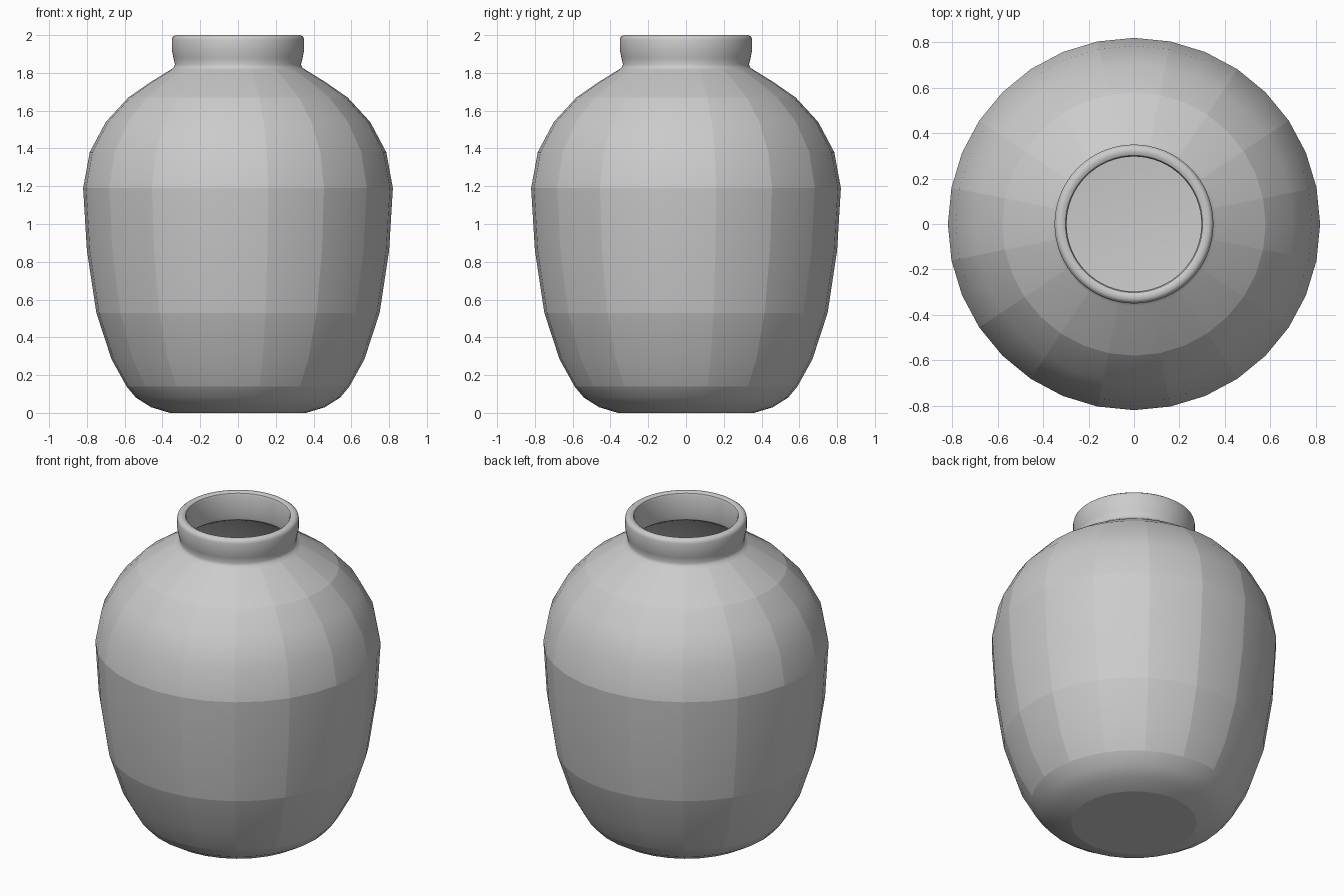
import bpy, bmesh
from math import cos, sin, tau

if "Cube" in bpy.data.objects:
    bpy.data.objects.remove(bpy.data.objects["Cube"])


def lathe(name, profile, segs, sharp_rings=(), sharp_cols=None, angle=None):
    """Spin (radius, height) points about z; sharp_cols = (first ring, last ring) facets every 2nd column."""
    bm = bmesh.new()
    rings = []
    for r, z in profile:
        if r == 0:
            v = bm.verts.new((0, 0, z))
            rings.append([v] * segs)
        else:
            rings.append([bm.verts.new((r * cos(tau * j / segs), r * sin(tau * j / segs), z))
                          for j in range(segs)])
    for lo, hi in zip(rings, rings[1:]):
        for j in range(segs):
            k = (j + 1) % segs
            corners = list(dict.fromkeys((lo[j], lo[k], hi[k], hi[j])))
            bm.faces.new(corners).smooth = True
    # crisp facet borders
    for i in sharp_rings:
        for j in range(segs):
            bm.edges.get((rings[i][j], rings[i][(j + 1) % segs])).smooth = False
    if sharp_cols:
        for i in range(*sharp_cols):
            for j in range(1, segs, 2):
                bm.edges.get((rings[i][j], rings[i + 1][j])).smooth = False
    me = bpy.data.meshes.new(name)
    bm.to_mesh(me)
    bm.free()
    ob = bpy.data.objects.new(name, me)
    bpy.context.collection.objects.link(ob)
    if angle:
        bpy.ops.object.select_all(action='DESELECT')
        ob.select_set(True)
        bpy.context.view_layer.objects.active = ob
        bpy.ops.object.shade_smooth_by_angle(angle=angle)
    return ob


# faceted outer body
body = [(0, 0), (0.36, 0.0), (0.46, 0.03), (0.54, 0.08), (0.59, 0.14), (0.67, 0.285),
        (0.75, 0.53), (0.80, 0.86), (0.82, 1.19), (0.785, 1.38), (0.70, 1.54),
        (0.58, 1.67), (0.465, 1.75), (0.335, 1.83)]
lathe("jar_body", body, 32, sharp_rings=(1, 4, 6, 8, 11), sharp_cols=(4, 13))

# rounded neck and lip, running over the rim and down the inside
neck = [(0.36, 1.815), (0.34, 1.828), (0.334, 1.845), (0.342, 1.88), (0.35, 1.92), (0.35, 1.975),
        (0.346, 1.99), (0.333, 2.0), (0.315, 2.0), (0.302, 1.993), (0.297, 1.98),
        (0.297, 1.85), (0.302, 1.825), (0.32, 1.812)]
lathe("neck_and_lip", neck, 64, angle=0.7)

# hollow inside, from the neck down to the floor
inside = [(0.32, 1.812)] + [(r - 0.022, z - 0.015 if z > 1.3 else z + 0.005)
                            for r, z in reversed(body[3:-1])] + [(0.43, 0.045), (0.34, 0.03), (0, 0.03)]
lathe("jar_inside", inside, 32, angle=0.7)
